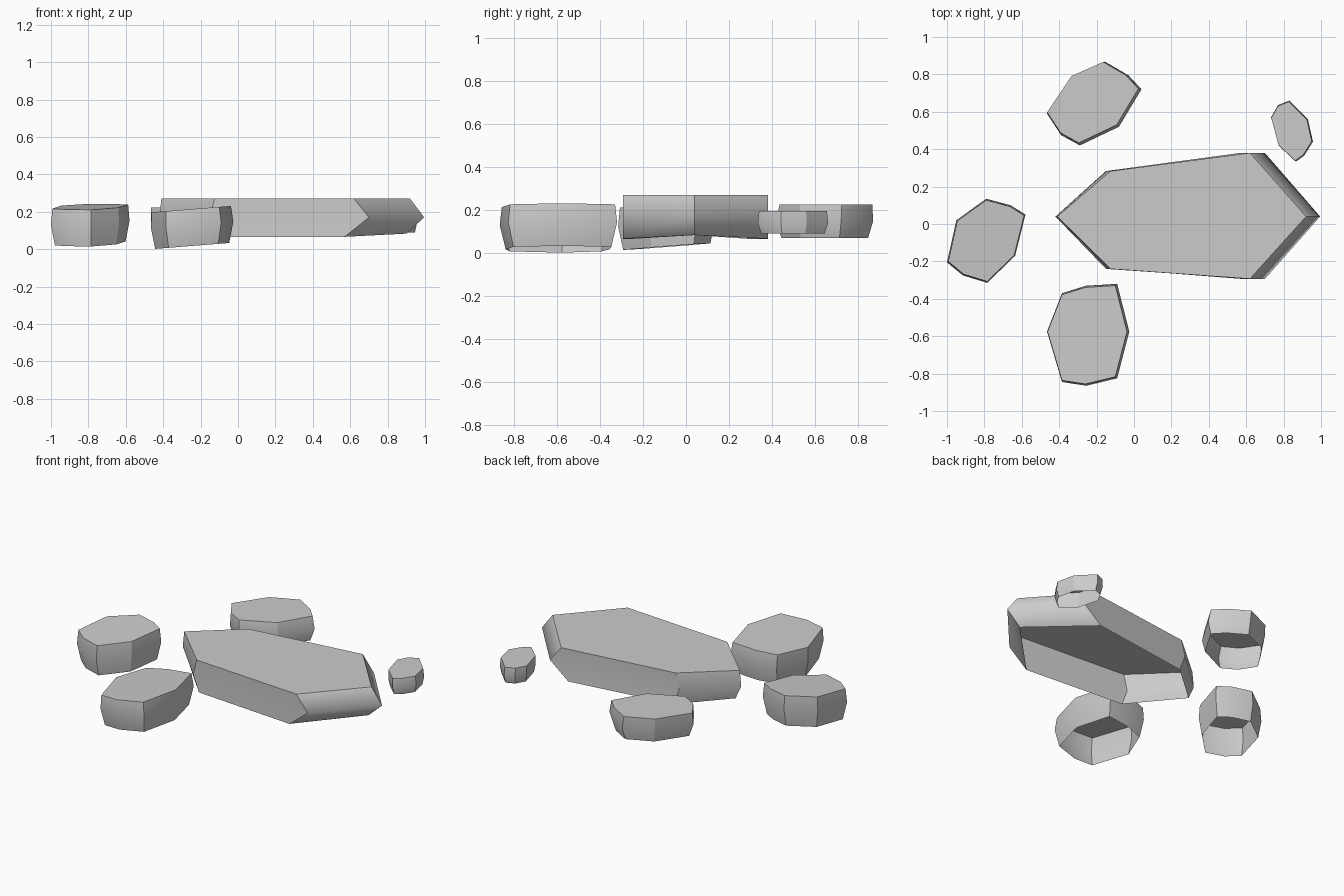
import bpy, bmesh, math

if "Cube" in bpy.data.objects:
    bpy.data.objects.remove(bpy.data.objects["Cube"])


def stone(name, rings):
    """Open-bottomed shell: three rings (bottom, middle, top) capped by a flat top."""
    bm = bmesh.new()
    loops = [[bm.verts.new(p) for p in ring] for ring in rings]
    n = len(loops[0])
    for low, high in zip(loops, loops[1:]):
        for i in range(n):
            j = (i + 1) % n
            bm.faces.new((low[i], low[j], high[j], high[i]))
    bm.faces.new(loops[-1])
    bm.normal_update()
    middle = set(loops[1])
    for f in bm.faces:
        f.smooth = True
    # the belt stays soft, corners and top rim stay crisp
    for e in bm.edges:
        belt = all(v in middle for v in e.verts)
        e.smooth = belt or e.is_boundary or e.calc_face_angle() < math.radians(30)
    mesh = bpy.data.meshes.new(name)
    bm.to_mesh(mesh)
    bm.free()
    obj = bpy.data.objects.new(name, mesh)
    bpy.context.collection.objects.link(obj)
    return obj


def small_stone(name, outline, heights, tilt=(0, 0), shift=(0, 0), low_scale=0.9):
    """Stone whose upper and lower rims are insets of its widest outline."""
    outline = outline[::-1]
    cx = sum(p[0] for p in outline) / len(outline)
    cy = sum(p[1] for p in outline) / len(outline)
    rings = []
    for z, s, k in zip(heights, (low_scale, 1, 0.965), (0, 0, 1)):
        ring = []
        for x, y in outline:
            dx, dy = (x - cx) * s, (y - cy) * s
            ring.append((cx + dx + k * shift[0], cy + dy + k * shift[1],
                         z + tilt[0] * dx + tilt[1] * dy))
        rings.append(ring)
    return stone(name, rings)


# large pointed slab
def slab_ring(tip_l, shoulder_l, shoulder_r, tip_r, z, z_tip):
    return [(tip_l, 0.04, z_tip), (shoulder_l, -0.24, z), (shoulder_r, -0.293, z),
            (tip_r, 0.04, z_tip), (shoulder_r, 0.38, z), (shoulder_l, 0.283, z)]


stone("large_slab", [
    slab_ring(-0.38, -0.11, 0.57, 0.90, 0.066, 0.083),
    slab_ring(-0.42, -0.15, 0.70, 0.995, 0.17, 0.17),
    slab_ring(-0.41, -0.125, 0.62, 0.92, 0.27, 0.27)])

# four smaller stones around it
small_stone("back_stone",
            [(-.465, .59), (-.33, .79), (-.155, .868), (-.03, .795),
             (.04, .72), (-.08, .52), (-.29, .42), (-.39, .475)],
            (0.07, 0.145, 0.224), shift=(-0.008, 0.006))
small_stone("front_stone",
            [(-.465, -.575), (-.385, -.37), (-.255, -.33), (-.09, -.32),
             (-.025, -.575), (-.09, -.825), (-.255, -.865), (-.385, -.845)],
            (0.0175, 0.13, 0.214), tilt=(0.08, 0), shift=(-0.005, 0))
small_stone("left_stone",
            [(-1, -.205), (-.95, .02), (-.79, .135), (-.66, .1),
             (-.58, .05), (-.635, -.17), (-.785, -.315), (-.915, -.275)],
            (0.03, 0.14, 0.227), tilt=(0.01, 0.075))
small_stone("right_pebble",
            [(.733, .57), (.77, .635), (.83, .66), (.93, .56),
             (.957, .44), (.91, .365), (.865, .333), (.773, .42)],
            (0.09, 0.14, 0.194), shift=(-0.003, 0))
